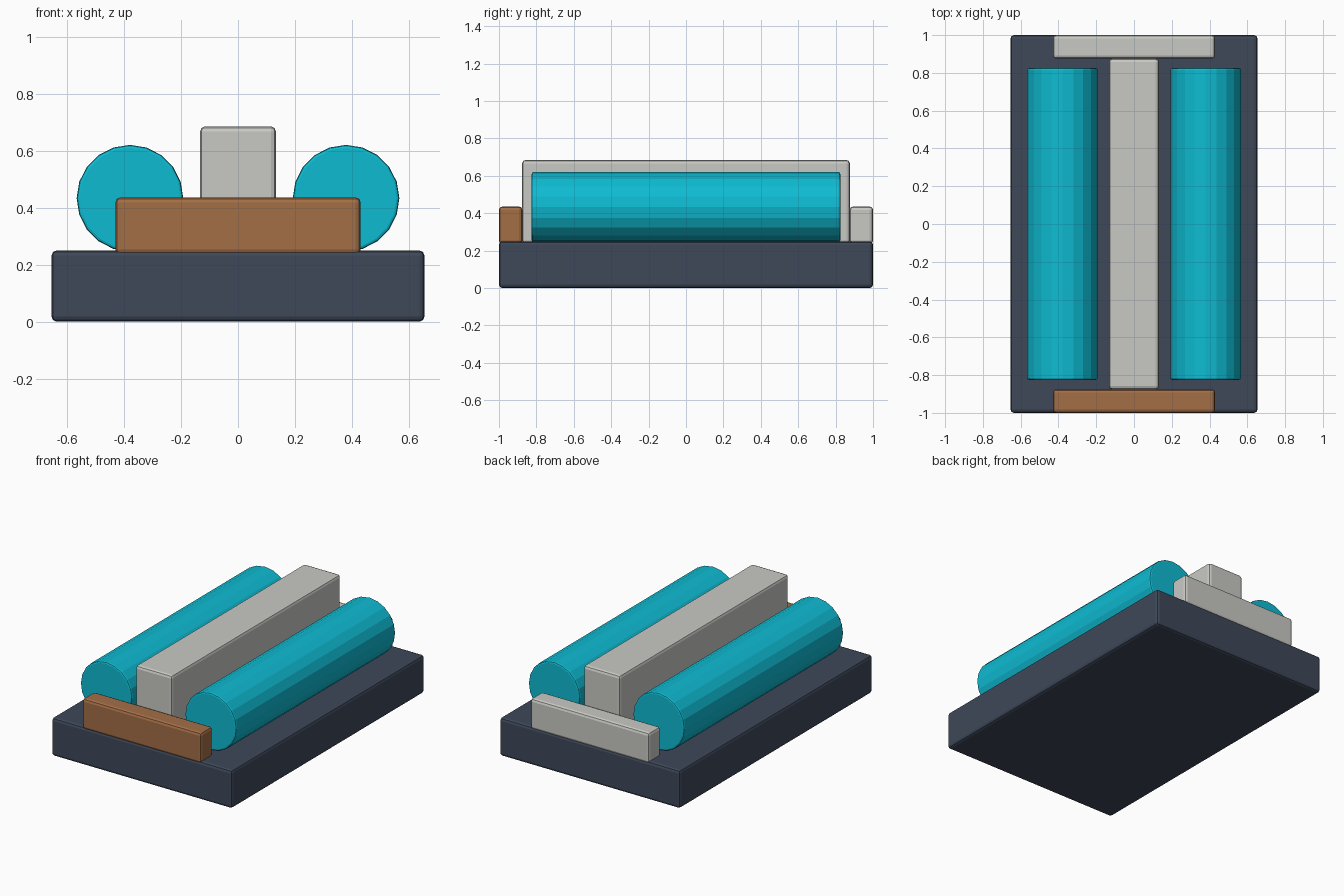
import bpy, math

if "Cube" in bpy.data.objects:
    bpy.data.objects.remove(bpy.data.objects["Cube"])


def material(name, rgb):
    # sRGB 0-255 to linear diffuse colour
    lin = [((c / 255 + 0.055) / 1.055) ** 2.4 if c > 10 else c / 255 / 12.92 for c in rgb]
    m = bpy.data.materials.new(name)
    m.diffuse_color = (*lin, 1)
    m.use_nodes = True
    m.node_tree.nodes["Principled BSDF"].inputs["Base Color"].default_value = m.diffuse_color
    return m


slate = material("slate", (62, 72, 89))
cyan = material("cyan", (14, 187, 210))
grey = material("light_grey", (201, 202, 197))
copper = material("copper", (163, 110, 70))


def finish(name, mat, width, segments):
    ob = bpy.context.object
    ob.name = name
    ob.data.materials.append(mat)
    bpy.ops.object.transform_apply(location=False, rotation=True, scale=True)
    bev = ob.modifiers.new("rounded_edges", 'BEVEL')
    bev.width = width
    bev.segments = segments
    bev.limit_method = 'ANGLE'
    bev.angle_limit = math.radians(30)
    return ob


def box(name, mat, x, y, z):
    # x, y, z are (min, max) ranges
    bpy.ops.mesh.primitive_cube_add(size=1, location=[sum(r) / 2 for r in (x, y, z)])
    bpy.context.object.scale = [r[1] - r[0] for r in (x, y, z)]
    return finish(name, mat, 0.018, 2)


# Base slab and central ridge
box("base", slate, (-0.654, 0.654), (-1, 1), (0, 0.25))
box("centre_bar", grey, (-0.133, 0.133), (-0.876, 0.876), (0.235, 0.685))

# End plates
box("front_plate", copper, (-0.43, 0.43), (-1, -0.875), (0.235, 0.436))
box("back_plate", grey, (-0.43, 0.43), (0.875, 1), (0.235, 0.436))

# Twin rollers lying along y
for name, side in (("left_roller", -1), ("right_roller", 1)):
    bpy.ops.mesh.primitive_cylinder_add(vertices=20, radius=0.187, depth=1.65,
                                        location=(side * 0.379, 0, 0.433),
                                        rotation=(math.pi / 2, 0, 0))
    finish(name, cyan, 0.01, 2)
